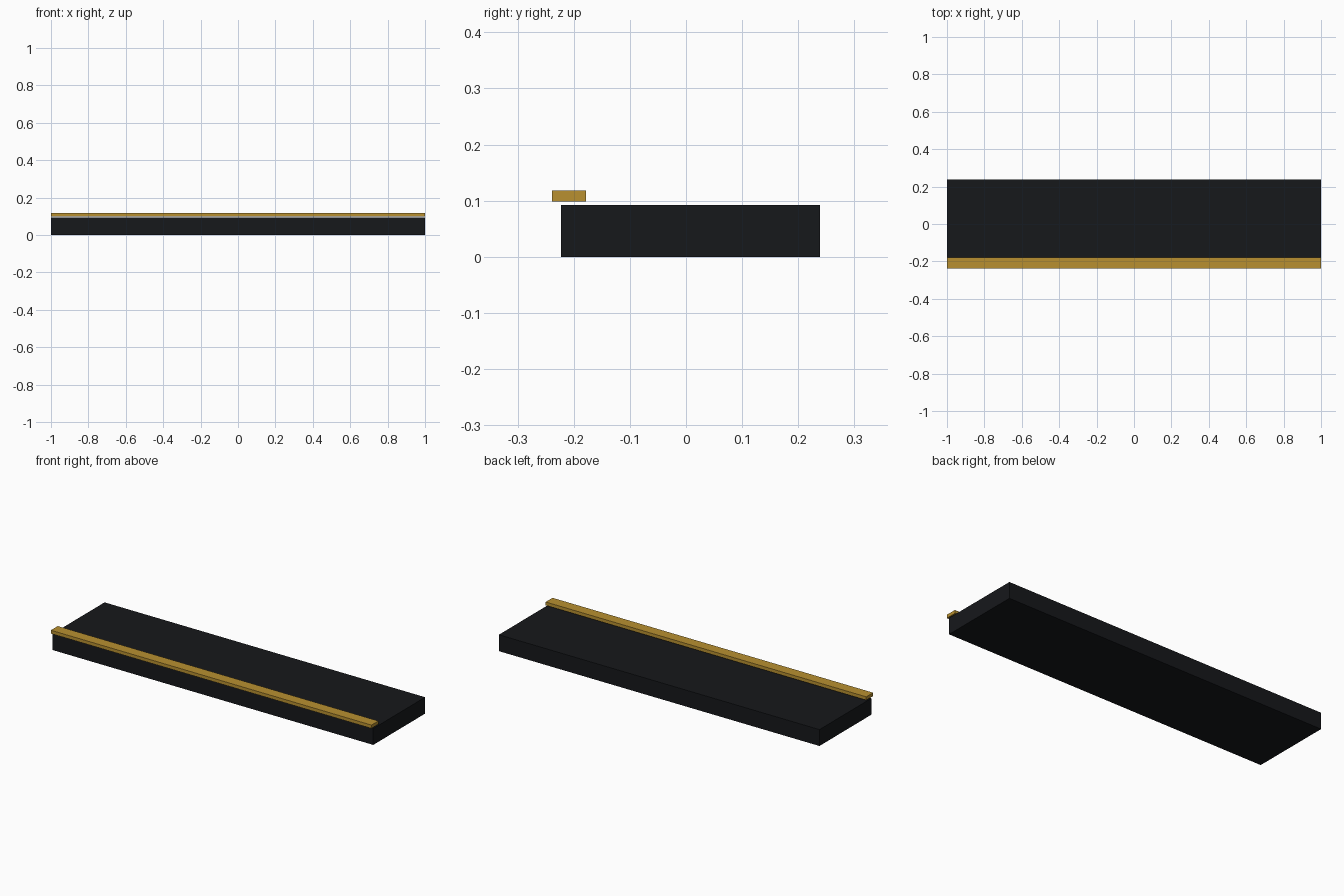
import bpy

if "Cube" in bpy.data.objects:
    bpy.data.objects.remove(bpy.data.objects["Cube"])


def material(name, color):
    mat = bpy.data.materials.new(name)
    mat.diffuse_color = color
    mat.use_nodes = True
    mat.node_tree.nodes["Principled BSDF"].inputs["Base Color"].default_value = mat.diffuse_color
    return mat


def box(name, lo, hi, mat):
    """Axis-aligned box between two corners."""
    centre = [(a + b) / 2 for a, b in zip(lo, hi)]
    bpy.ops.mesh.primitive_cube_add(size=1, location=centre)
    obj = bpy.context.object
    obj.name = name
    obj.scale = [b - a for a, b in zip(lo, hi)]
    bpy.ops.object.transform_apply(location=False, rotation=False, scale=True)
    obj.data.materials.append(mat)
    return obj


black = material("black_stone", (0.008, 0.009, 0.011, 1))
gold = material("gold_trim", (0.48, 0.28, 0.03, 1))

# Main slab of the step
box("step_slab", (-1, -0.223, 0), (1, 0.239, 0.0925), black)

# Trim strip hovering just above and overhanging the front edge
box("front_trim", (-1, -0.239, 0.099), (1, -0.178, 0.118), gold)
